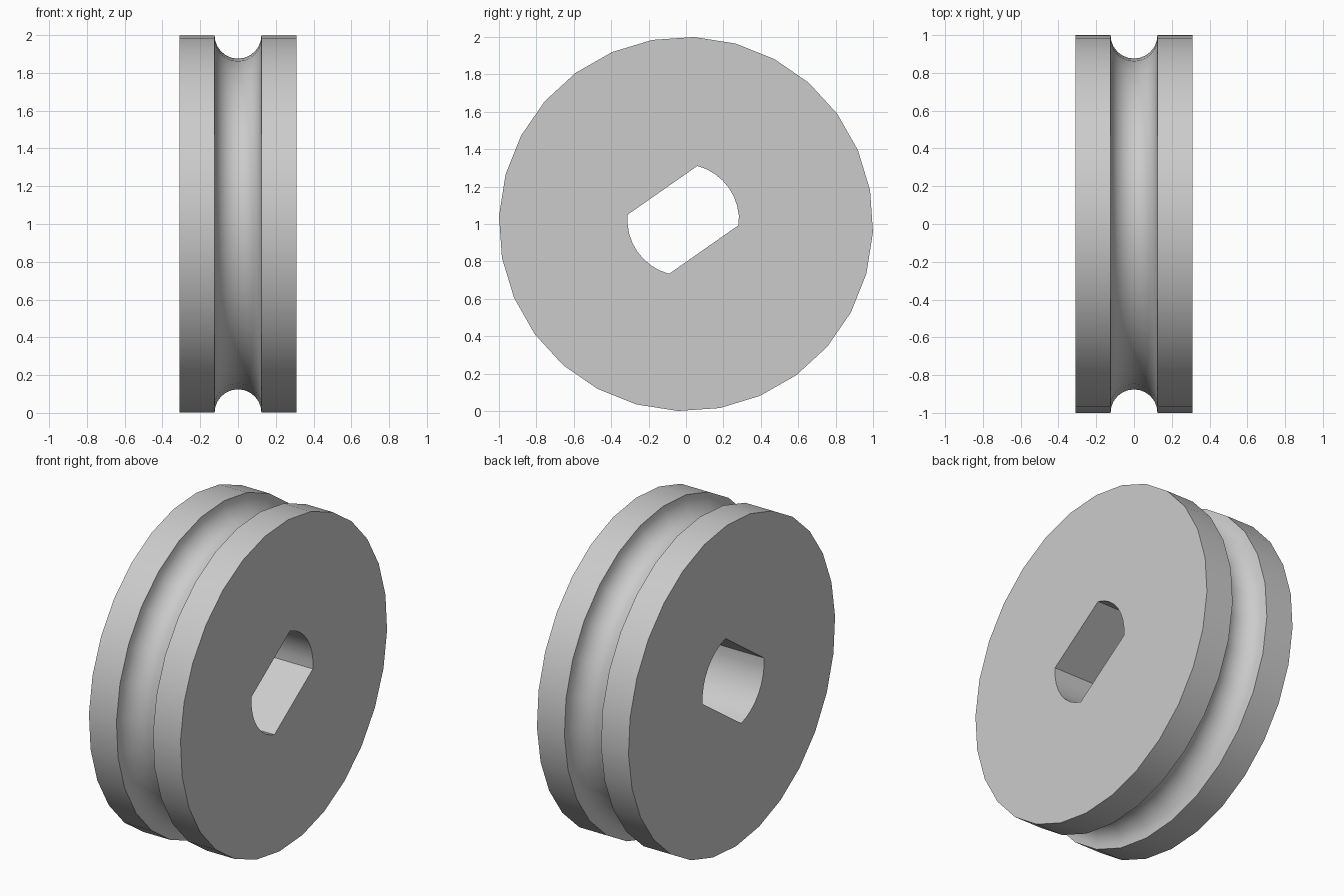
import bpy
import bmesh
from math import sin, cos, asin, pi, radians

cube = bpy.data.objects.get("Cube")
if cube:
    bpy.data.objects.remove(cube, do_unlink=True)

SIDES = 28
HALF_WIDTH = 0.31
GROOVE = 0.124
ARC_STEPS = 12

grey = bpy.data.materials.new("light grey")
grey.use_nodes = True
colour = (0.6, 0.6, 0.6, 1)
grey.diffuse_color = colour
grey.node_tree.nodes["Principled BSDF"].inputs["Base Color"].default_value = colour

bm = bmesh.new()


def skin(rings):
    """Join neighbouring closed rings with quads."""
    for a, b in zip(rings, rings[1:]):
        for i in range(len(a)):
            j = (i + 1) % len(a)
            bm.faces.new((a[i], a[j], b[j], b[i]))


def ring_edges(ring):
    return [bm.edges.get((ring[i - 1], ring[i])) for i in range(len(ring))]


# Rim: two flat flanges with a half-round rope groove between them
profile = [(-HALF_WIDTH, 1)]
for k in range(ARC_STEPS + 1):
    a = pi * k / ARC_STEPS
    profile.append((-GROOVE * cos(a), 1 - GROOVE * sin(a)))
profile.append((HALF_WIDTH, 1))

angles = [radians(10.4) + 2 * pi * i / SIDES for i in range(SIDES)]
rim = [[bm.verts.new((x, r * cos(a), 1 + r * sin(a))) for a in angles]
       for x, r in profile]
skin(rim)

# Axle bore: a round hole with two parallel flats, tilted
radius, flat = 0.298, 0.193
tilt, half_arc = radians(35), asin(flat / radius)
outline = []
for start in (tilt, tilt + pi):
    for k in range(9):
        a = start - half_arc + 2 * half_arc * k / 8
        outline.append((-0.015 + radius * cos(a), 1.022 + radius * sin(a)))
bore = [[bm.verts.new((x, y, z)) for y, z in outline]
        for x in (-HALF_WIDTH, HALF_WIDTH)]
skin(bore)

# Flat side faces around the bore
for outer, inner in ((rim[0], bore[0]), (rim[-1], bore[-1])):
    bmesh.ops.triangle_fill(bm, use_beauty=True,
                            edges=ring_edges(outer) + ring_edges(inner))
bmesh.ops.recalc_face_normals(bm, faces=bm.faces[:])

mesh = bpy.data.meshes.new("pulley_wheel")
bm.to_mesh(mesh)
bm.free()
mesh.materials.append(grey)
wheel = bpy.data.objects.new("pulley_wheel", mesh)
bpy.context.collection.objects.link(wheel)

bpy.ops.object.select_all(action="DESELECT")
wheel.select_set(True)
bpy.context.view_layer.objects.active = wheel
bpy.ops.object.shade_smooth_by_angle(angle=radians(30))
